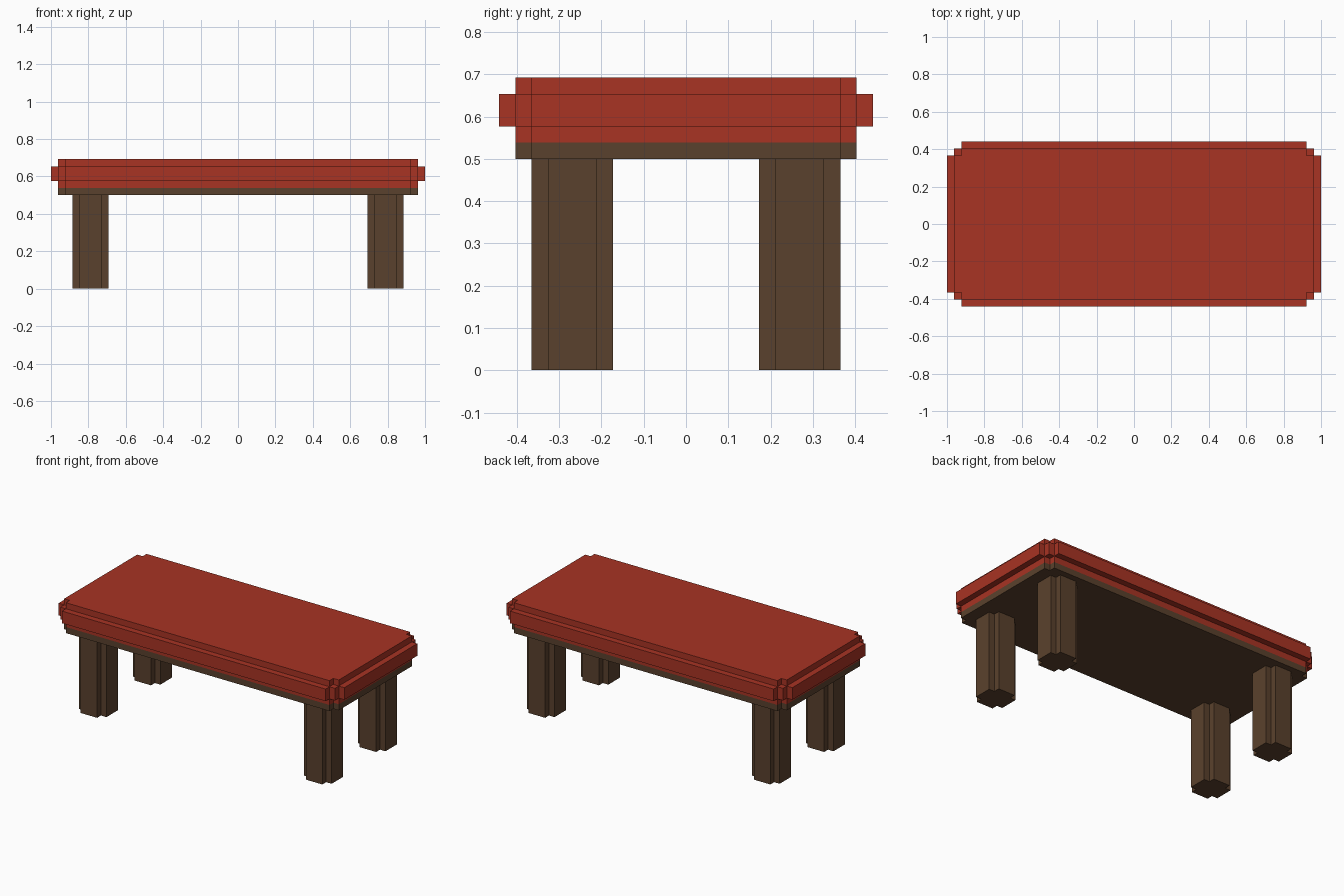
import bpy
import bmesh
import math

default = bpy.data.objects.get("Cube")
if default:
    bpy.data.objects.remove(default, do_unlink=True)

U = 2 / 52  # one block unit; the table is 52 units long


def material(name, color):
    mat = bpy.data.materials.new(name)
    mat.use_nodes = True
    mat.diffuse_color = color
    mat.node_tree.nodes["Principled BSDF"].inputs["Base Color"].default_value = color
    return mat


red = material("red", (0.392, 0.033, 0.017, 1))
brown = material("brown", (0.102, 0.053, 0.026, 1))


def stepped_block(name, half, zs, steps, cuts, mat, center=(0, 0)):
    """Watertight block with stair-stepped corners.

    half: half width and depth in units, zs: layer heights in units,
    steps: number of one-unit rings around the core,
    cuts: per layer, how many ring steps inward a cell must be to be solid.
    """
    def stops(h):
        neg = [-h + i for i in range(steps + 1)]
        return neg + [-v for v in reversed(neg)]

    grid = (stops(half[0]), stops(half[1]), zs)
    n = 2 * steps  # index of the last cell on each side

    def solid(cell):
        i, j, k = cell
        if not (0 <= i <= n and 0 <= j <= n and 0 <= k < len(cuts)):
            return False
        return min(i, n - i) + min(j, n - j) >= cuts[k]

    bm = bmesh.new()
    verts = {}

    def vert(idx):
        if idx not in verts:
            x, y, z = (grid[a][idx[a]] for a in range(3))
            verts[idx] = bm.verts.new(((x + center[0]) * U, (y + center[1]) * U, z * U))
        return verts[idx]

    # A face is made only where a solid cell meets an empty one
    for i in range(n + 1):
        for j in range(n + 1):
            for k in range(len(cuts)):
                cell = (i, j, k)
                if not solid(cell):
                    continue
                for axis in range(3):
                    for side in (0, 1):
                        other = list(cell)
                        other[axis] += 2 * side - 1
                        if solid(other):
                            continue
                        b, c = (axis + 1) % 3, (axis + 2) % 3
                        ring = []
                        for db, dc in ((0, 0), (1, 0), (1, 1), (0, 1)):
                            p = list(cell)
                            p[axis] += side
                            p[b] += db
                            p[c] += dc
                            ring.append(vert(tuple(p)))
                        bm.faces.new(ring if side else ring[::-1])

    # Merge coplanar cells into clean flat faces
    bmesh.ops.dissolve_limit(bm, angle_limit=math.radians(1),
                             verts=bm.verts[:], edges=bm.edges[:])
    mesh = bpy.data.meshes.new(name)
    bm.to_mesh(mesh)
    bm.free()
    mesh.materials.append(mat)
    obj = bpy.data.objects.new(name, mesh)
    bpy.context.collection.objects.link(obj)
    return obj


# Red top with a wider band around its middle
stepped_block("table_top", (26, 11.5), [14, 15, 17, 18], 2, (3, 2, 3), red)

# Thin wooden board under the top
stepped_block("base_board", (25, 10.5), [13, 14], 1, (1,), brown)

# Four legs with notched corners
for sx, side in ((1, "left"), (-1, "right")):
    for sy, end in ((-1, "front"), (1, "back")):
        stepped_block(f"{end}_{side}_leg", (2.5, 2.5), [0, 13], 1, (1,), brown,
                      center=(sx * 20.5, sy * 7))
